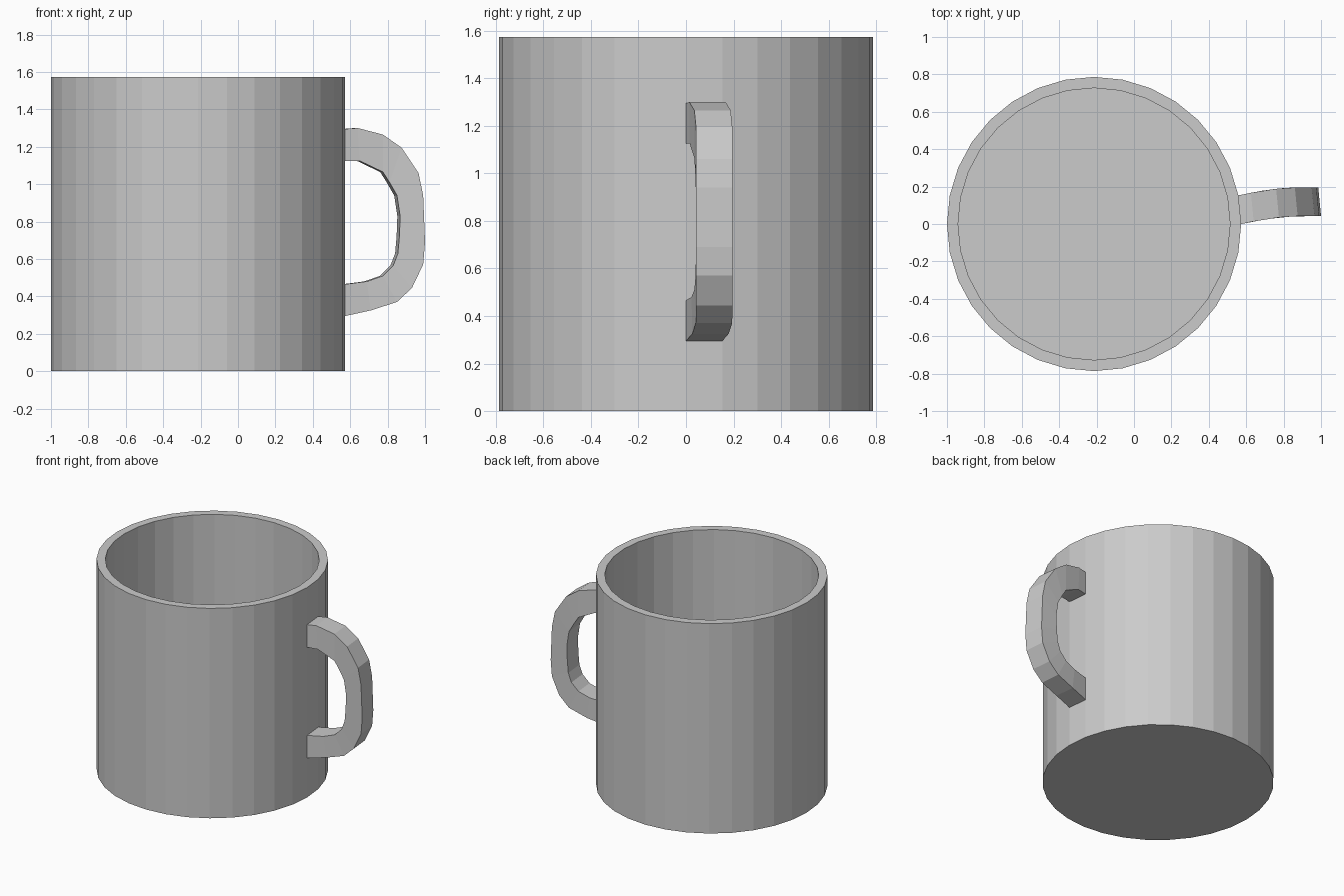
import bpy, bmesh, math

if "Cube" in bpy.data.objects:
    bpy.data.objects.remove(bpy.data.objects["Cube"])

CX, R, R_IN, H, FLOOR = -0.2135, 0.7865, 0.727, 1.573, 0.06
SIDES = 32


def make_object(name, bm):
    bmesh.ops.recalc_face_normals(bm, faces=bm.faces[:])
    mesh = bpy.data.meshes.new(name)
    bm.to_mesh(mesh)
    bm.free()
    obj = bpy.data.objects.new(name, mesh)
    bpy.context.collection.objects.link(obj)
    return obj


def ring(bm, radius, z):
    step = math.tau / SIDES
    return [bm.verts.new((CX + radius * math.cos(i * step), radius * math.sin(i * step), z))
            for i in range(SIDES)]


def bridge(bm, a, b):
    n = len(a)
    for i in range(n):
        j = (i + 1) % n
        bm.faces.new((a[i], a[j], b[j], b[i]))


# Cup body: outer wall, flat rim, inner wall and floor
bm = bmesh.new()
rings = [ring(bm, r, z) for r, z in ((R, 0), (R, H), (R_IN, H), (R_IN, FLOOR))]
for a, b in zip(rings, rings[1:]):
    bridge(bm, a, b)
bm.faces.new(rings[0])
bm.faces.new(rings[-1])
make_object("cup_body", bm)

# Handle: outer (x, z) and inner (x, z) edge of each section, top to bottom
sections = [
    (0.573, 1.295, 0.573, 1.125), (0.640, 1.300, 0.650, 1.125),
    (0.775, 1.265, 0.775, 1.065), (0.875, 1.195, 0.810, 1.010),
    (0.965, 1.060, 0.850, 0.940), (0.990, 0.940, 0.867, 0.830),
    (1.000, 0.690, 0.863, 0.720), (0.990, 0.570, 0.855, 0.630),
    (0.930, 0.445, 0.830, 0.565), (0.850, 0.370, 0.775, 0.510),
    (0.710, 0.325, 0.690, 0.480), (0.573, 0.295, 0.573, 0.465),
]


def side_y(x):
    # the handle leaves one wall facet along its normal, with a slight bow
    t = x - 0.573
    return t * 0.1 + 0.015 * math.sin(math.pi * t / 0.427)


bm = bmesh.new()
loops = []
for xo, zo, xi, zi in sections:
    yo, yi = side_y(xo), side_y(xi)
    corners = ((xo, yo, zo), (xo - 0.015, yo + 0.153, zo),
               (xi - 0.015, yi + 0.153, zi), (xi, yi, zi))
    loops.append([bm.verts.new(c) for c in corners])
for a, b in zip(loops, loops[1:]):
    bridge(bm, a, b)
make_object("handle", bm)
